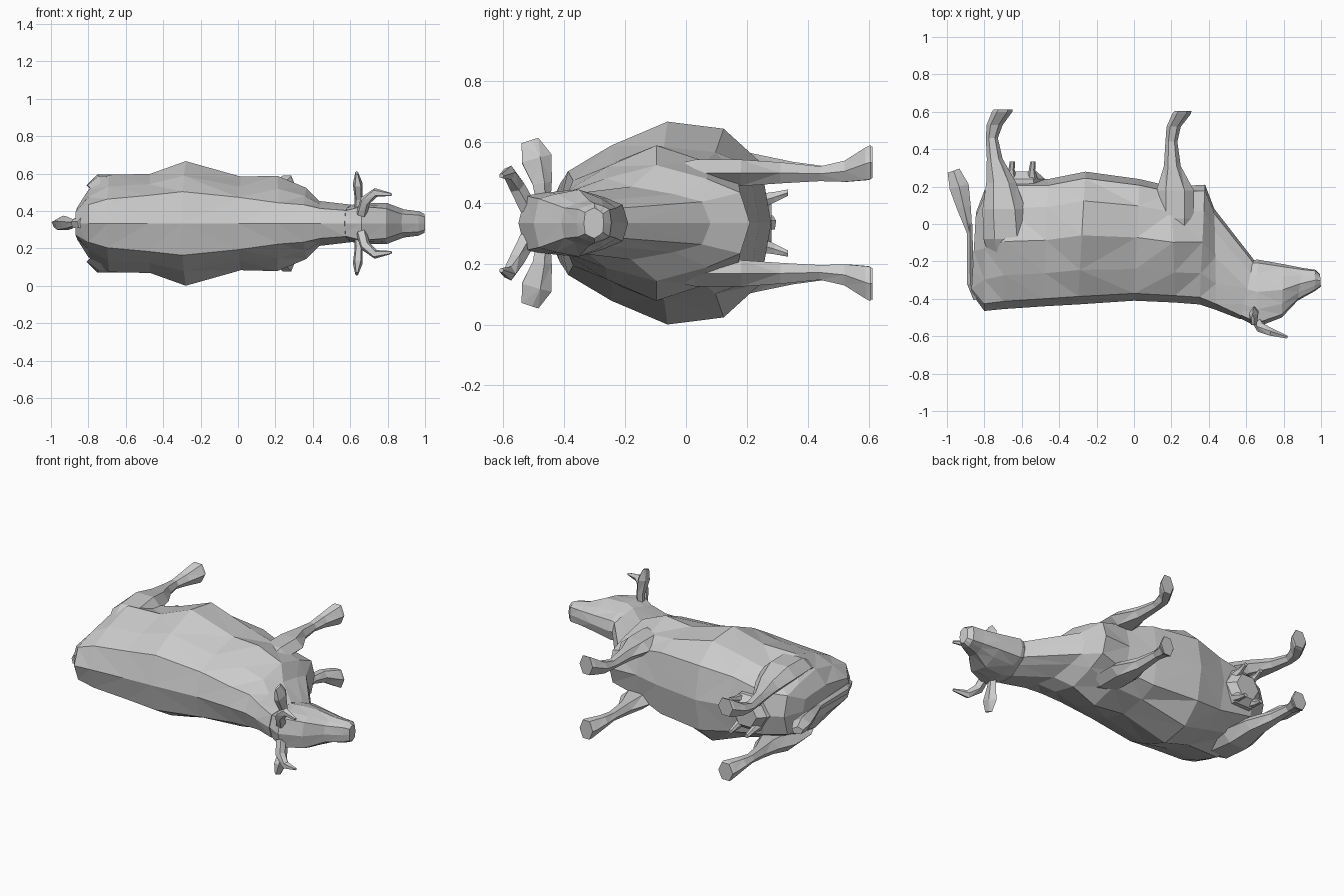
import bpy, bmesh
from math import cos, sin, pi
from mathutils import Vector

MID = 0.333  # height of the animal's plane of symmetry (it lies on its side)


def loft(name, rings, mirror=False):
    """Skin a list of equal-length point rings, cap the ends, keep flat faces."""
    bm = bmesh.new()
    vr = [[bm.verts.new(p) for p in r] for r in rings]
    n = len(vr[0])
    for a, b in zip(vr, vr[1:]):
        for i in range(n):
            j = (i + 1) % n
            bm.faces.new((a[i], a[j], b[j], b[i]))
    bm.faces.new(vr[0])
    bm.faces.new(vr[-1])
    bmesh.ops.remove_doubles(bm, verts=bm.verts, dist=1e-5)
    bmesh.ops.triangulate(bm, faces=[f for f in bm.faces if len(f.verts) == 4])
    bmesh.ops.recalc_face_normals(bm, faces=bm.faces)
    me = bpy.data.meshes.new(name)
    bm.to_mesh(me)
    bm.free()
    ob = bpy.data.objects.new(name, me)
    bpy.context.collection.objects.link(ob)
    ob.location.z = MID
    if mirror:
        m = ob.modifiers.new("mirror", 'MIRROR')
        m.use_axis = (False, False, True)
    return ob


def section(xt, yt, xb, yb, wt, wm, wb):
    """Body cross-section between a top point and a bottom point."""
    half = [(0, 0), (.06, wt), (.26, wt + (wm - wt) * .52), (.52, wm),
            (.78, wm * .93 if wb > .16 else (wm + wb) / 2), (.95, wb), (1, 0)]
    pts = half + [(t, -w) for t, w in half[-2:0:-1]]
    return [Vector((xt + (xb - xt) * t, yt + (yb - yt) * t, w)) for t, w in pts]


def ring_y(x, y, z, rx, rz, n=6):
    """Ring across the y axis, for legs and udder."""
    return [Vector((x + rx * cos(2 * pi * i / n), y, z + rz * sin(2 * pi * i / n)))
            for i in range(n)]


def tube(name, path, n=5, mirror=False):
    """Tapered tube: each path entry is (point, radius a, radius b, side axis)."""
    rings = []
    for k, (p, ra, rb, side) in enumerate(path):
        d = Vector(path[min(k + 1, len(path) - 1)][0]) - Vector(path[max(k - 1, 0)][0])
        v = d.cross(Vector(side)).normalized()
        u = v.cross(d).normalized()
        rings.append([Vector(p) + u * ra * cos(2 * pi * i / n) + v * rb * sin(2 * pi * i / n)
                      for i in range(n)])
    return loft(name, rings, mirror)


# trunk and neck
loft("body", [section(*s) for s in (
    (-.87, -.37, -.845, .06, .06, .09, .07),
    (-.80, -.465, -.80, .18, .10, .18, .12),
    (-.70, -.455, -.68, .24, .13, .26, .13),
    (-.48, -.44, -.46, .24, .15, .265, .17),
    (-.30, -.43, -.26, .28, .17, .333, .20),
    (.00, -.41, .03, .24, .14, .25, .19),
    (.22, -.42, .20, .20, .11, .255, .15),
    (.35, -.43, .38, .21, .10, .19, .10),
    (.44, -.46, .43, .08, .08, .12, .07),
    (.57, -.51, .64, -.19, .07, .10, .05))])

# head and muzzle
loft("head", [section(*s) for s in (
    (.54, -.49, .59, -.20, .06, .09, .04),
    (.66, -.55, .66, -.19, .09, .11, .06),
    (.79, -.50, .80, -.215, .08, .11, .05),
    (.875, -.41, .90, -.235, .05, .075, .045),
    (.965, -.36, .97, -.245, .045, .065, .045),
    (.999, -.335, .995, -.27, .035, .05, .03))])

# front legs with shoulder and hoof
loft("front_leg", [ring_y(*r) for r in (
    (.24, -.16, .14, .06, .03), (.22, .03, .165, .10, .05),
    (.22, .18, .165, .10, .05), (.205, .31, .165, .045, .04),
    (.20, .44, .162, .032, .028), (.212, .52, .17, .038, .04),
    (.255, .59, .195, .05, .062), (.262, .605, .20, .045, .065))], True)

# hind legs with thigh and hoof
loft("hind_leg", [ring_y(*r) for r in (
    (-.69, -.24, .14, .06, .03), (-.685, -.08, .205, .12, .055),
    (-.695, .08, .205, .115, .065), (-.71, .22, .185, .08, .05),
    (-.745, .35, .17, .042, .036), (-.76, .46, .162, .032, .028),
    (-.745, .53, .17, .043, .04), (-.705, .60, .195, .055, .062),
    (-.70, .612, .20, .05, .06))], True)

# udder and teats
loft("udder", [ring_y(*r) for r in (
    (-.60, .15, 0, .14, .12), (-.60, .24, 0, .125, .12), (-.60, .28, 0, .08, .08))])
for x in (-.655, -.545):
    loft("teat", [ring_y(*r) for r in (
        (x, .24, .07, .03, .03), (x, .29, .085, .017, .02),
        (x + .005, .335, .10, .014, .012))], True)

# tail with tuft
Z = (0, 0, 1)
tube("tail", [((-.84, -.40, 0), .03, .02, Z), ((-.875, -.32, 0), .03, .018, Z),
              ((-.878, 0, 0), .02, .015, Z)])
tube("tail_tuft", [((-.878, -.05, 0), .02, .015, Z), ((-.91, .09, 0), .035, .04, Z),
                   ((-.935, .20, 0), .042, .055, Z), ((-.965, .285, 0), .025, .035, Z)])

# horns
Y = (0, 1, 0)
tube("horn", [((.66, -.52, .05), .03, .03, Y), ((.68, -.555, .12), .027, .03, Y),
              ((.735, -.58, .165), .022, .025, Y), ((.82, -.606, .155), .008, .008, Y)], 5, True)

# ears
tube("ear", [((.64, -.47, .06), .025, .02, Y), ((.645, -.475, .13), .035, .022, Y),
             ((.64, -.495, .21), .056, .027, Y), ((.635, -.515, .27), .032, .008, Y)], 5, True)
